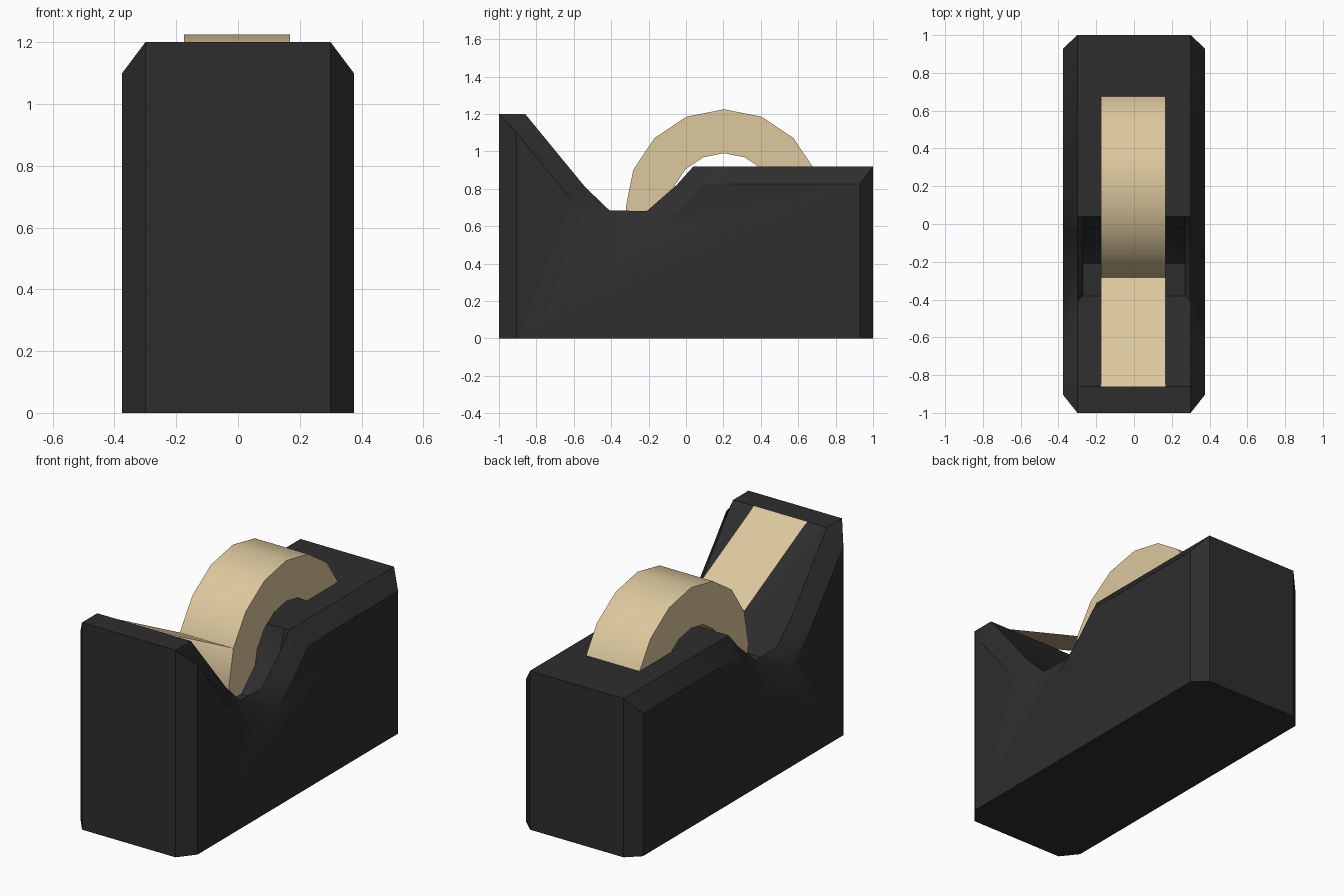
import bpy, bmesh
from math import cos, sin, pi, radians

if "Cube" in bpy.data.objects:
    bpy.data.objects.remove(bpy.data.objects["Cube"])


def material(name, color):
    m = bpy.data.materials.new(name)
    m.diffuse_color = color
    m.use_nodes = True
    m.node_tree.nodes["Principled BSDF"].inputs["Base Color"].default_value = m.diffuse_color
    return m


def finish(bm, name, mat):
    bmesh.ops.recalc_face_normals(bm, faces=bm.faces)
    me = bpy.data.meshes.new(name)
    bm.to_mesh(me)
    bm.free()
    me.materials.append(mat)
    ob = bpy.data.objects.new(name, me)
    bpy.context.collection.objects.link(ob)
    bpy.ops.object.select_all(action='DESELECT')
    bpy.context.view_layer.objects.active = ob
    ob.select_set(True)
    bpy.ops.object.shade_smooth_by_angle(angle=radians(30))
    return ob


black = material("black_plastic", (0.027, 0.027, 0.027, 1))
tan = material("tape_tan", (0.72, 0.58, 0.34, 1))

# Body: side profiles (y, z) lofted across x: outer side, rim, inner pocket
outer = [(-.905, 0), (-.905, 1.10), (-.81, .98), (-.62, .75), (-.42, .55),
         (-.19, .55), (-.03, .69), (.10, .825), (.93, .825), (.93, 0)]
rim = [(-1, 0), (-1, 1.2), (-.86, 1.2), (-.54, .81), (-.41, .685),
       (-.21, .68), (-.05, .82), (.04, .92), (1, .92), (1, 0)]
pocket = rim[:3] + [(-.50, .76), (-.38, .61), (-.21, .61), (0, .80)] + rim[7:]
sections = [(-.375, outer), (-.30, rim), (-.27, pocket),
            (.27, pocket), (.30, rim), (.375, outer)]
bm = bmesh.new()
loops = [[bm.verts.new((x, y, z)) for y, z in prof] for x, prof in sections]
n = len(rim)
for a, b in zip(loops, loops[1:]):
    for i in range(n):
        j = (i + 1) % n
        bm.faces.new((a[i], a[j], b[j], b[i]))
bm.faces.new(loops[0])
bm.faces.new(loops[-1])
finish(bm, "dispenser_body", black)

# Tape roll: 16-sided ring around the x axis
X0, X1, CY, CZ, SIDES = -.175, .168, .203, .70, 16
bm = bmesh.new()
rings = []
for x, r in ((X0, .525), (X1, .525), (X1, .29), (X0, .29)):
    rings.append([bm.verts.new((x, CY + r * cos(2 * pi * i / SIDES),
                                CZ + r * sin(2 * pi * i / SIDES)))
                  for i in range(SIDES)])
for k in range(4):
    a, b = rings[k], rings[(k + 1) % 4]
    for i in range(SIDES):
        j = (i + 1) % SIDES
        bm.faces.new((a[i], a[j], b[j], b[i]))
finish(bm, "tape_roll", tan)

# Loose tape: thin sheet from the roll to the cutting edge
bm = bmesh.new()
y1, z1 = CY + .525 * cos(7 * pi / 8), CZ + .525 * sin(7 * pi / 8)
bm.faces.new([bm.verts.new(p) for p in
              ((X0, -.86, 1.2), (X1, -.86, 1.2), (X1, y1, z1), (X0, y1, z1))])
finish(bm, "tape_strip", tan)
